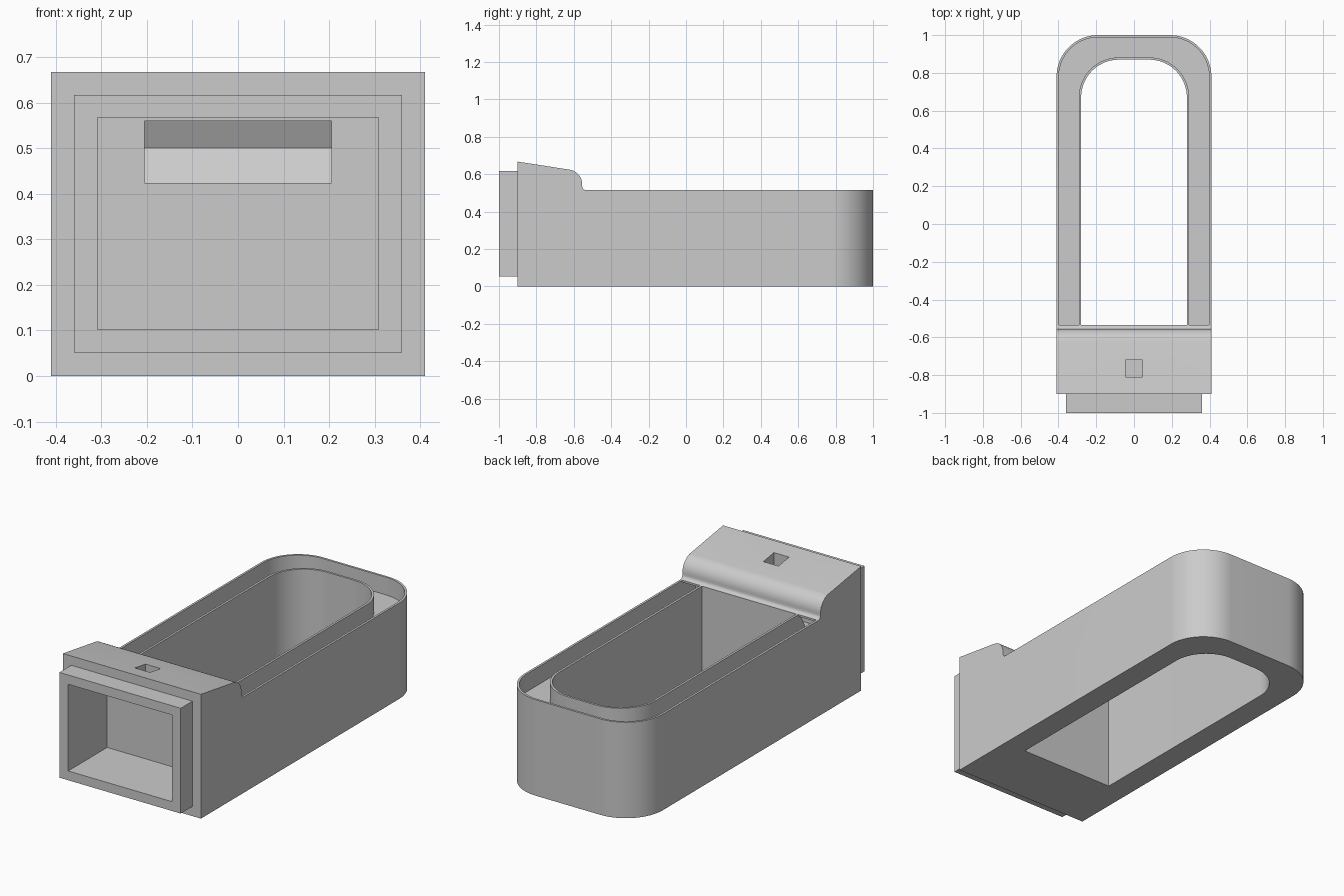
import bpy, bmesh, math
from mathutils import Vector

cube = bpy.data.objects.get("Cube")
if cube:
    bpy.data.objects.remove(cube, do_unlink=True)

grey = bpy.data.materials.new("plain_grey")
grey.use_nodes = True
colour = (0.6, 0.6, 0.6, 1)
grey.diffuse_color = colour
grey.node_tree.nodes["Principled BSDF"].inputs["Base Color"].default_value = colour


def prism(name, points, lo, hi, axis="z"):
    """Extrude a flat outline: (x, y) along z, or (y, z) along x."""
    place = (lambda p, t: Vector((p[0], p[1], t))) if axis == "z" else (lambda p, t: Vector((t, p[0], p[1])))
    bm = bmesh.new()
    face = bm.faces.new([bm.verts.new(place(p, lo)) for p in points])
    top = bmesh.ops.extrude_face_region(bm, geom=[face])["geom"]
    shift = place((0, 0), hi - lo)
    bmesh.ops.translate(bm, vec=shift, verts=[g for g in top if isinstance(g, bmesh.types.BMVert)])
    bmesh.ops.recalc_face_normals(bm, faces=bm.faces)
    mesh = bpy.data.meshes.new(name)
    bm.to_mesh(mesh)
    bm.free()
    mesh.materials.append(grey)
    obj = bpy.data.objects.new(name, mesh)
    bpy.context.collection.objects.link(obj)
    return obj


def box(name, x0, x1, y0, y1, z0, z1):
    return prism(name, [(x0, y0), (x1, y0), (x1, y1), (x0, y1)], z0, z1)


def arc(cx, cy, r, start, end, steps=20):
    angles = [math.radians(start + (end - start) * i / steps) for i in range(steps + 1)]
    return [(cx + r * math.cos(a), cy + r * math.sin(a)) for a in angles]


def rounded_end(half, front, back, r):
    """Outline with a square front and two rounded back corners."""
    return ([(-half, front), (half, front)]
            + arc(half - r, back - r, r, 0, 90)
            + arc(r - half, back - r, r, 90, 180))


def combine(target, tool, operation):
    mod = target.modifiers.new(operation, "BOOLEAN")
    mod.operation = operation
    mod.solver = "EXACT"
    mod.object = tool
    bpy.ops.object.select_all(action="DESELECT")
    bpy.context.view_layer.objects.active = target
    target.select_set(True)
    bpy.ops.object.modifier_apply(modifier=mod.name)
    bpy.data.objects.remove(tool, do_unlink=True)


# Outer shell, trimmed to a low rear and a sloped, rounded front hood
body = prism("body", rounded_end(0.41, -0.9, 1.0, 0.22), 0, 0.8)
hood_line = ([(-1.1, 0.7), (-0.9, 0.667)]
             + arc(-0.635, 0.545, 0.08, 80, 0, 12)
             + arc(-0.535, 0.535, 0.02, 180, 270, 6)
             + [(1.1, 0.515), (1.1, 0.9), (-1.1, 0.9)])
combine(body, prism("hood_trim", hood_line, -0.6, 0.6, "x"), "DIFFERENCE")

# Front spigot
combine(body, box("spigot", -0.36, 0.36, -1.0, -0.8, 0.052, 0.617), "UNION")

# Open well through the middle
combine(body, prism("well", rounded_end(0.28, -0.535, 0.87, 0.2), -0.1, 0.9), "DIFFERENCE")

# Shallow channel between the thin outer and inner walls
channel = prism("channel", rounded_end(0.398, -0.536, 0.988, 0.208), 0.42, 0.8)
combine(channel, prism("channel_core", rounded_end(0.292, -0.7, 0.882, 0.212), 0.3, 0.9), "DIFFERENCE")
combine(body, channel, "DIFFERENCE")

# Channel ends running under the hood
for side in (-1, 1):
    x0, x1 = sorted((side * 0.292, side * 0.398))
    combine(body, box("channel_end", x0, x1, -0.62, -0.53, 0.42, 0.505), "DIFFERENCE")

# Cross passage with a sloped rear wall
passage = [(-0.65, 0.42), (-0.60, 0.42), (-0.555, 0.5), (-0.59, 0.565), (-0.65, 0.565)]
combine(body, prism("passage", passage, -0.398, 0.398, "x"), "DIFFERENCE")

# Front socket, its port to the passage, and the small latch hole
combine(body, box("socket", -0.308, 0.308, -1.1, -0.67, 0.102, 0.567), "DIFFERENCE")
combine(body, box("port", -0.205, 0.205, -0.70, -0.63, 0.424, 0.56), "DIFFERENCE")
combine(body, box("latch_hole", -0.045, 0.045, -0.81, -0.72, 0.5, 0.8), "DIFFERENCE")

bpy.ops.object.select_all(action="DESELECT")
body.select_set(True)
bpy.context.view_layer.objects.active = body
bpy.ops.object.shade_smooth_by_angle(angle=math.radians(30))
